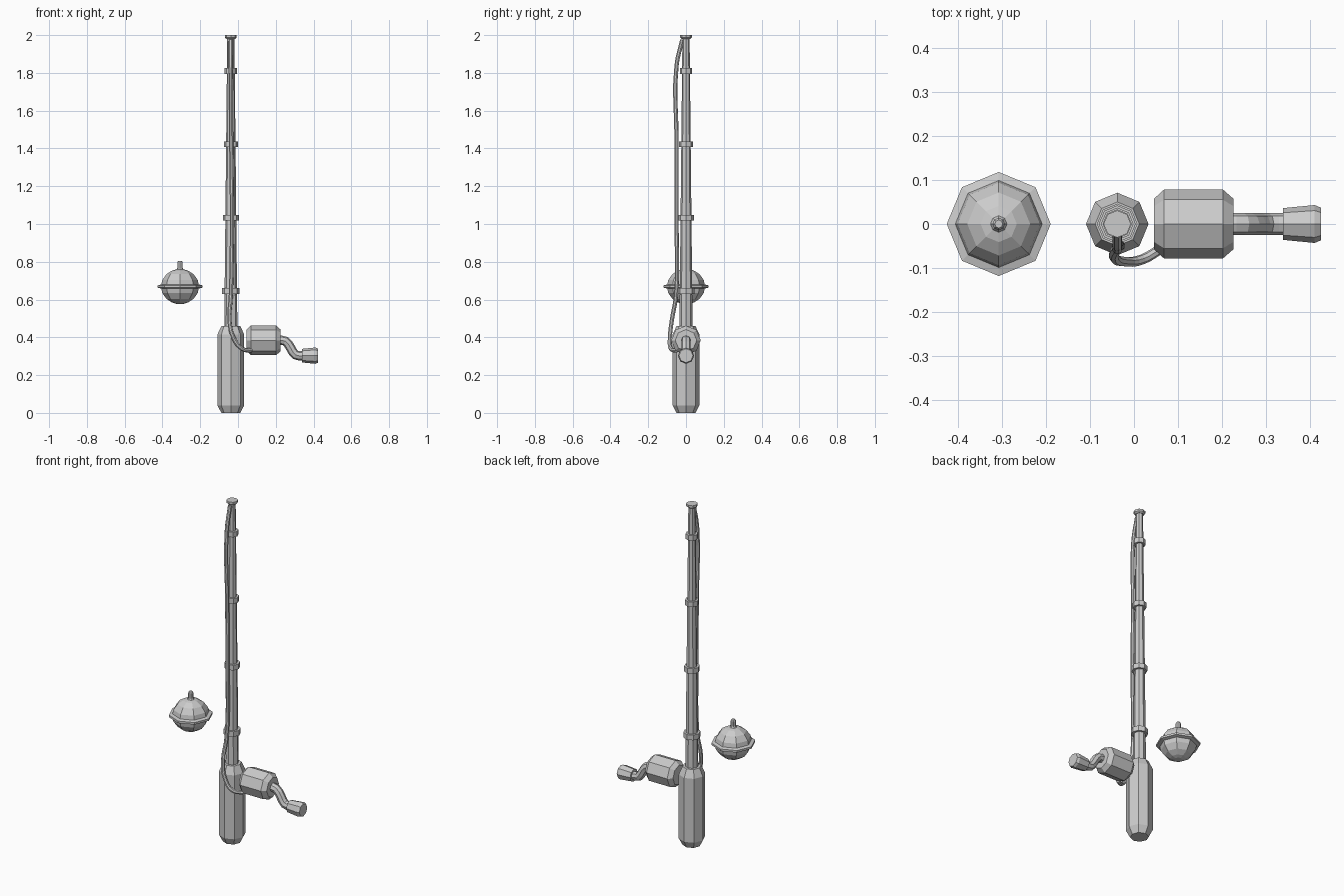
import bpy, math
from mathutils import Matrix

if "Cube" in bpy.data.objects:
    bpy.data.objects.remove(bpy.data.objects["Cube"])

ROD_X = -0.038


def lathe(name, profile, loc, axis='Z', sides=8):
    """Revolve (radius, height) points into a closed faceted solid."""
    verts, faces = [], []
    for r, h in profile:
        for i in range(sides):
            a = 2 * math.pi * i / sides
            verts.append((r * math.cos(a), r * math.sin(a), h))
    for k in range(len(profile) - 1):
        for i in range(sides):
            j = (i + 1) % sides
            faces.append((k * sides + i, k * sides + j,
                          (k + 1) * sides + j, (k + 1) * sides + i))
    faces.append(tuple(reversed(range(sides))))
    faces.append(tuple(range(len(verts) - sides, len(verts))))
    me = bpy.data.meshes.new(name)
    me.from_pydata(verts, [], faces)
    if axis == 'X':
        me.transform(Matrix.Rotation(math.pi / 2, 4, 'Y'))
    ob = bpy.data.objects.new(name, me)
    ob.location = loc
    bpy.context.collection.objects.link(ob)
    return ob


def tube(name, points, radius, steps=3):
    """Round tube following a smooth path, turned into a mesh."""
    cu = bpy.data.curves.new(name, 'CURVE')
    cu.dimensions = '3D'
    cu.bevel_depth = radius
    cu.bevel_resolution = 2
    cu.resolution_u = steps
    cu.use_fill_caps = True
    sp = cu.splines.new('BEZIER')
    sp.bezier_points.add(len(points) - 1)
    for bp, p in zip(sp.bezier_points, points):
        bp.co = p
        bp.handle_left_type = bp.handle_right_type = 'AUTO'
    ob = bpy.data.objects.new(name, cu)
    bpy.context.collection.objects.link(ob)
    bpy.ops.object.select_all(action='DESELECT')
    bpy.context.view_layer.objects.active = ob
    ob.select_set(True)
    bpy.ops.object.convert(target='MESH')
    ob = bpy.context.object
    for p in ob.data.polygons:
        p.use_smooth = False
    return ob


# Grip with chamfered ends
lathe("grip", [(0.05, 0), (0.071, 0.04), (0.071, 0.2), (0.071, 0.415), (0.05, 0.46)],
      (ROD_X, 0, 0))

# Tapered rod
lathe("rod", [(0.035, 0.44), (0.019, 1.99)], (ROD_X, 0, 0))

# Guide rings along the rod and the tip cap
for i, (z, r) in enumerate([(0.645, 0.046), (1.033, 0.042), (1.422, 0.037), (1.81, 0.033)]):
    lathe(f"guide_ring_{i + 1}", [(r, -0.015), (r, 0.015)], (ROD_X, 0, z))
lathe("tip_cap", [(0.023, 1.98), (0.031, 1.987), (0.031, 2.0)], (ROD_X, 0, 0))

# Fishing line from the reel up to the tip
tube("fishing_line", [(0.07, -0.05, 0.33), (0.02, -0.08, 0.34), (-0.025, -0.085, 0.40),
                      (-0.045, -0.075, 0.49), (-0.038, -0.053, 0.62), (-0.032, -0.05, 1.0),
                      (-0.036, -0.05, 1.45), (-0.038, -0.05, 1.84), (-0.038, -0.02, 1.975)],
     0.0115, 4)

# Reel drum lying along x
lathe("reel", [(0.057, 0.045), (0.078, 0.068), (0.078, 0.202), (0.057, 0.226)],
      (0, 0, 0.384), 'X')

# Crank arm and knob
tube("crank_arm", [(0.21, 0, 0.384), (0.25, 0, 0.38), (0.278, 0, 0.345),
                   (0.305, 0, 0.307), (0.35, 0, 0.302)], 0.025, 2)
lathe("crank_knob", [(0.036, 0.338), (0.043, 0.41), (0.037, 0.424)], (0, 0, 0.303), 'X')

# Bobber: ball, brim and stem
ball = [(0.101 * math.cos(math.radians(a)), 0.093 * math.sin(math.radians(a)))
        for a in (-66, -45, -22, 0, 22, 45, 66, 82)]
lathe("bobber_ball", [(0.02, -0.092)] + ball, (-0.307, 0, 0.669))
lathe("bobber_brim", [(0.095, -0.012), (0.118, -0.006), (0.118, 0.006), (0.095, 0.012)],
      (-0.307, 0, 0.669))
lathe("bobber_stem", [(0.022, 0.755), (0.014, 0.767), (0.014, 0.797), (0.009, 0.805)],
      (-0.307, 0, 0))
